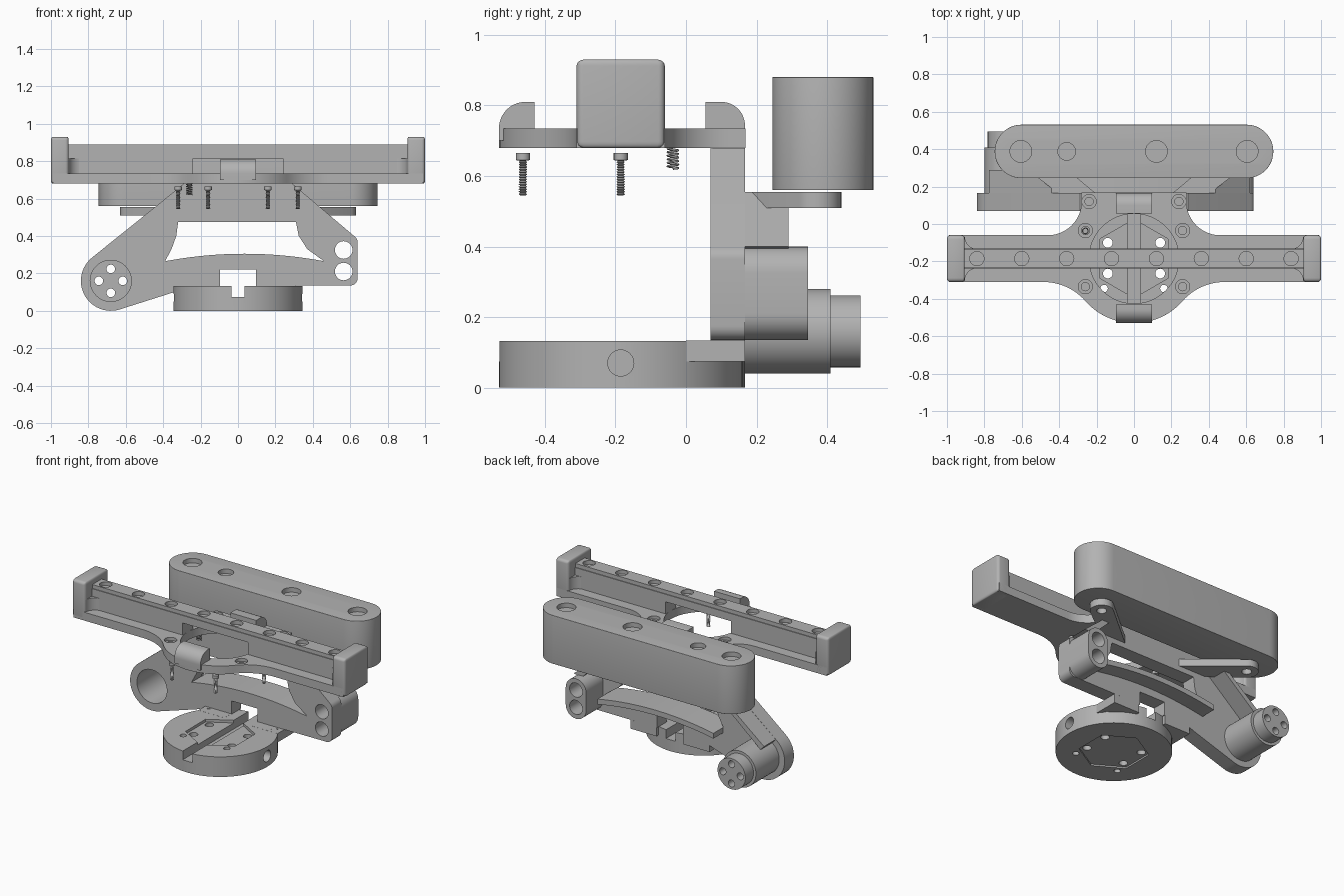
import bpy, bmesh
from math import sin, cos, radians, pi
from mathutils import Vector

cube = bpy.data.objects.get("Cube")
if cube:
    bpy.data.objects.remove(cube, do_unlink=True)

grey = bpy.data.materials.new("mid grey")
grey.use_nodes = True
grey.diffuse_color = (0.45, 0.45, 0.45, 1)
grey.node_tree.nodes["Principled BSDF"].inputs["Base Color"].default_value = (0.45, 0.45, 0.45, 1)
parts = []
MAPS = {"xy": lambda u, v, w: (u, v, w),
        "xz": lambda u, v, w: (u, w, v),
        "yz": lambda u, v, w: (w, u, v)}


def arc(cx, cy, r, a, b, n=12):
    steps = [radians(a + (b - a) * i / n) for i in range(n + 1)]
    return [(cx + r * cos(t), cy + r * sin(t)) for t in steps]


def circle(cx, cy, r, n=32):
    return arc(cx, cy, r, 0, 360 - 360 / n, n - 1)


def rect(u0, v0, u1, v1):
    return [(u0, v0), (u1, v0), (u1, v1), (u0, v1)]


def flip(loop):
    return [(-u, v) for u, v in reversed(loop)]


def add(name, mesh):
    mesh.materials.clear()
    mesh.materials.append(grey)
    obj = bpy.data.objects.new(name, mesh)
    bpy.context.collection.objects.link(obj)
    parts.append(obj)
    return obj


def plate(name, loops, lo, hi, plane="xy"):
    """Extrude an outline (first loop) with holes (other loops) from lo to hi."""
    curve = bpy.data.curves.new(name, "CURVE")
    curve.dimensions, curve.fill_mode = "2D", "BOTH"
    curve.extrude = (hi - lo) / 2
    for loop in loops:
        spline = curve.splines.new("POLY")
        spline.points.add(len(loop) - 1)
        for p, (u, v) in zip(spline.points, loop):
            p.co = (u, v, 0, 1)
        spline.use_cyclic_u = True
    temp = bpy.data.objects.new(name + " outline", curve)
    bpy.context.collection.objects.link(temp)
    graph = bpy.context.evaluated_depsgraph_get()
    mesh = bpy.data.meshes.new_from_object(temp.evaluated_get(graph))
    bpy.data.objects.remove(temp, do_unlink=True)
    for v in mesh.vertices:
        v.co = MAPS[plane](v.co.x, v.co.y, v.co.z + (lo + hi) / 2)
    bm = bmesh.new()
    bm.from_mesh(mesh)
    bmesh.ops.remove_doubles(bm, verts=bm.verts, dist=1e-5)
    bmesh.ops.recalc_face_normals(bm, faces=bm.faces)
    bm.to_mesh(mesh)
    bm.free()
    return add(name, mesh)


def apply(obj, kind, **settings):
    mod = obj.modifiers.new(kind, kind)
    for key, value in settings.items():
        setattr(mod, key, value)
    bpy.context.view_layer.objects.active = obj
    bpy.ops.object.modifier_apply(modifier=mod.name)


def round_edges(obj, width):
    apply(obj, "BEVEL", width=width, segments=5, limit_method="ANGLE", angle_limit=radians(60))


def cut(obj, cutter):
    apply(obj, "BOOLEAN", operation="DIFFERENCE", solver="EXACT", object=cutter)
    parts.remove(cutter)
    bpy.data.objects.remove(cutter, do_unlink=True)


MID = -0.185   # y of the crossbar and base centre

# Round base with slot, pockets and side holes
holes = [circle(s * x, y, r, 20) for s in (1, -1)
         for x, y, r in ((0.14, -0.1, 0.026), (0.14, -0.265, 0.026), (0.16, -0.345, 0.02))]
base = plate("base", [circle(0, MID, 0.345, 72)] + holes, 0, 0.133)
cut(base, plate("slot cutter", [rect(-0.035, -0.6, 0.035, 0.25)], 0.075, 0.2))
hexagon = arc(0, MID, 0.21, 90, 390, 5)
cut(base, plate("pocket cutter", [hexagon], 0.115, 0.2))
cut(base, plate("underside cutter", [hexagon], -0.1, 0.01))
for s in (1, -1):
    ends = sorted((s * 0.29, s * 0.4))
    cut(base, plate("side hole cutter", [circle(MID, 0.07, 0.037)], *ends, "yz"))
    lug = rect(0.1, 0, 0.29, 0.167)
    plate("base_lug", [lug if s > 0 else flip(lug), circle(s * 0.24, 0.04, 0.02, 20)], 0.075, 0.1335)

# Upright bracket wall with window, bore and bolt holes
MX, MZ = -0.68, 0.16


def arch(x):
    return 0.305 - 0.04 * ((x - 0.035) / 0.425) ** 2


xs = [-0.39 + 0.85 * i / 20 for i in range(21)]
sill = [(x, arch(x)) for x in xs]
wall = [(-0.095, 0.133), (-0.095, 0.22), (0.095, 0.22), (0.095, 0.133)]
wall += arc(0.6, 0.175, 0.04, -90, 0, 6) + arc(0.6, 0.365, 0.04, 0, 50, 6)
wall += [(0.29, 0.68), (-0.29, 0.68), (-0.4, 0.59)]
wall += arc(MX, MZ, 0.16, 128, 288, 24) + [(-0.34, 0.1), (-0.25, 0.133)]
window = sill + [(0.37, 0.33), (0.325, 0.4), (0.31, 0.475),
                 (-0.32, 0.475), (-0.33, 0.4), (-0.355, 0.33)]
bolts = [circle(0.565, z, 0.047) for z in (0.325, 0.21)]
plate("bracket_wall", [wall, window, circle(MX, MZ, 0.11, 48)] + bolts, 0.07, 0.167, "xz")
plate("bracket_shelf", [sill + [(x, z - 0.035) for x, z in reversed(sill)]], 0.1, 0.27, "xz")

# Two-hole clamp block on the left side
block = arc(0.565, 0.325, 0.075, 0, 180, 16) + arc(0.565, 0.21, 0.075, 180, 360, 16)
plate("clamp_block", [block] + bolts, 0.15, 0.345, "xz")

# Hollow pivot housing and its four-hole end
pins = [circle(MX + 0.064 * cos(a), MZ + 0.064 * sin(a), 0.023, 20)
        for a in (0, pi / 2, pi, 3 * pi / 2)]
plate("pivot_housing", [circle(MX, MZ, 0.12, 48), circle(MX, MZ, 0.11, 48)], 0.16, 0.41, "xz")
plate("pivot_floor", [circle(MX, MZ, 0.119, 48)] + pins, 0.385, 0.41, "xz")
plate("pivot_boss", [circle(MX, MZ, 0.102, 48)] + pins, 0.4, 0.495, "xz")

# Support tabs with ribs along the sloping arms
for s in (1, -1):
    tab = [(0.2, 0.16), (0.4, 0.16)] + arc(0.56, 0.37, 0.07, -45, 135, 16)
    plate("support_tab", [tab if s > 0 else flip(tab), circle(s * 0.56, 0.37, 0.03, 20)], 0.51, 0.555)
plate("left_arm_rib", [[(0.39, 0.555), (0.435, 0.555), (0.62, 0.4), (0.56, 0.39)]], 0.16, 0.29, "xz")
plate("right_arm_rib", [[(-0.4, 0.555), (-0.44, 0.555), (-0.775, 0.288), (-0.75, 0.26)]], 0.16, 0.29, "xz")

# Top crossbar plate: lower layer has small holes, upper layer the counterbores
half = arc(0, MID, 0.345, -90, -41.2) + arc(0.485, -0.61, 0.3, 138.8, 90)
half += [(0.99, -0.31), (0.99, -0.06)] + arc(0.46, 0.12, 0.18, -90, -180) + [(0.28, 0.168)]
outline = half + flip(half)[:-1]
spots = [(s * x, y) for s in (1, -1) for x, y in ((0.24, 0.12), (0.26, -0.035), (0.26, -0.335))]
for name, r, lo, hi in (("crossbar_plate_lower", 0.022, 0.68, 0.715),
                        ("crossbar_plate_upper", 0.038, 0.715, 0.735)):
    plate(name, [outline, circle(0, MID, 0.24, 64)] + [circle(x, y, r, 24) for x, y in spots], lo, hi)

# Crossbar web with centre opening, and drilled rail on top
web = [(-0.91, 0.69), (-0.24, 0.69), (-0.24, 0.815), (0.24, 0.815),
       (0.24, 0.69), (0.91, 0.69), (0.91, 0.865), (-0.91, 0.865)]
plate("crossbar_web", [web], -0.237, -0.13, "xz")
rail_holes = [circle(-0.84 + 0.24 * i, MID, 0.038, 24) for i in range(8)]
plate("crossbar_rail", [rect(-0.91, -0.232, 0.91, -0.135)] + rail_holes, 0.865, 0.89)

# End caps and corner fillets
for s in (1, -1):
    cap = rect(0.905, -0.31, 1, -0.06)
    round_edges(plate("end_cap", [cap if s > 0 else flip(cap)], 0.68, 0.93), 0.018)
    for t in (1, -1):
        loop = [(0.906, -0.05)] + arc(0.835, -0.12, 0.07, 0, 90, 8)
        plate("corner_fillet", [[(s * x, MID + t * y) for x, y in loop]], 0.73, 0.815)

# Rounded hooks at the front and back of the plate
plate("front_hook", [[(-0.43, 0.7), (-0.43, 0.81)] + arc(-0.455, 0.735, 0.075, 90, 180)
                     + [(-0.53, 0.7)]], -0.095, 0.095, "yz")
plate("back_hook", [[(0.055, 0.7), (0.055, 0.81)] + arc(0.1, 0.743, 0.067, 90, 0)
                    + [(0.167, 0.7)]], -0.095, 0.095, "yz")

# Pill-shaped sensor body with round recesses
pill = arc(0.602, 0.388, 0.143, -90, 90, 24) + arc(-0.602, 0.388, 0.143, 90, 270, 24)
body = plate("sensor_body", [pill], 0.56, 0.88)
round_edges(body, 0.06)
for x, r in ((-0.605, 0.058), (-0.36, 0.047), (0.12, 0.058), (0.605, 0.058)):
    cut(body, plate("recess cutter", [circle(x, 0.388, r)], 0.85, 1))


# Threaded screws hanging in a ring under the plate
def screw(x, y):
    profile = [(0, 0.665), (0.02, 0.665), (0.02, 0.645)]
    for i in range(14):
        z = 0.643 - i * 0.007
        profile += [(0.008, z), (0.012, z - 0.0035)]
    profile += [(0.008, 0.545), (0, 0.545)]
    bm = bmesh.new()
    verts = [bm.verts.new((r, 0, z)) for r, z in profile]
    edges = [bm.edges.new(pair) for pair in zip(verts, verts[1:])]
    bmesh.ops.spin(bm, geom=verts + edges, axis=(0, 0, 1), cent=(0, 0, 0), angle=2 * pi, steps=16)
    bmesh.ops.remove_doubles(bm, verts=bm.verts, dist=1e-5)
    bmesh.ops.recalc_face_normals(bm, faces=bm.faces)
    bmesh.ops.translate(bm, verts=bm.verts, vec=Vector((x, y, 0)))
    mesh = bpy.data.meshes.new("screw")
    bm.to_mesh(mesh)
    bm.free()
    add("screw", mesh)


for i in range(6):
    screw(0.32 * cos(i * pi / 3), MID + 0.32 * sin(i * pi / 3))

# Coiled thread insert
coil = bpy.data.curves.new("thread_insert", "CURVE")
coil.dimensions, coil.bevel_depth, coil.bevel_resolution = "3D", 0.003, 1
line = coil.splines.new("POLY")
line.points.add(96)
for i, p in enumerate(line.points):
    t = i * pi / 8
    p.co = (-0.26 + 0.015 * cos(t), -0.037 + 0.015 * sin(t), 0.62 + 0.06 * i / 96, 1)
coil.materials.append(grey)
bpy.context.collection.objects.link(bpy.data.objects.new("thread_insert", coil))

# Smooth shading with sharp edges kept
bpy.ops.object.select_all(action="DESELECT")
for obj in parts:
    obj.select_set(True)
bpy.context.view_layer.objects.active = parts[0]
bpy.ops.object.shade_smooth_by_angle(angle=radians(30))
